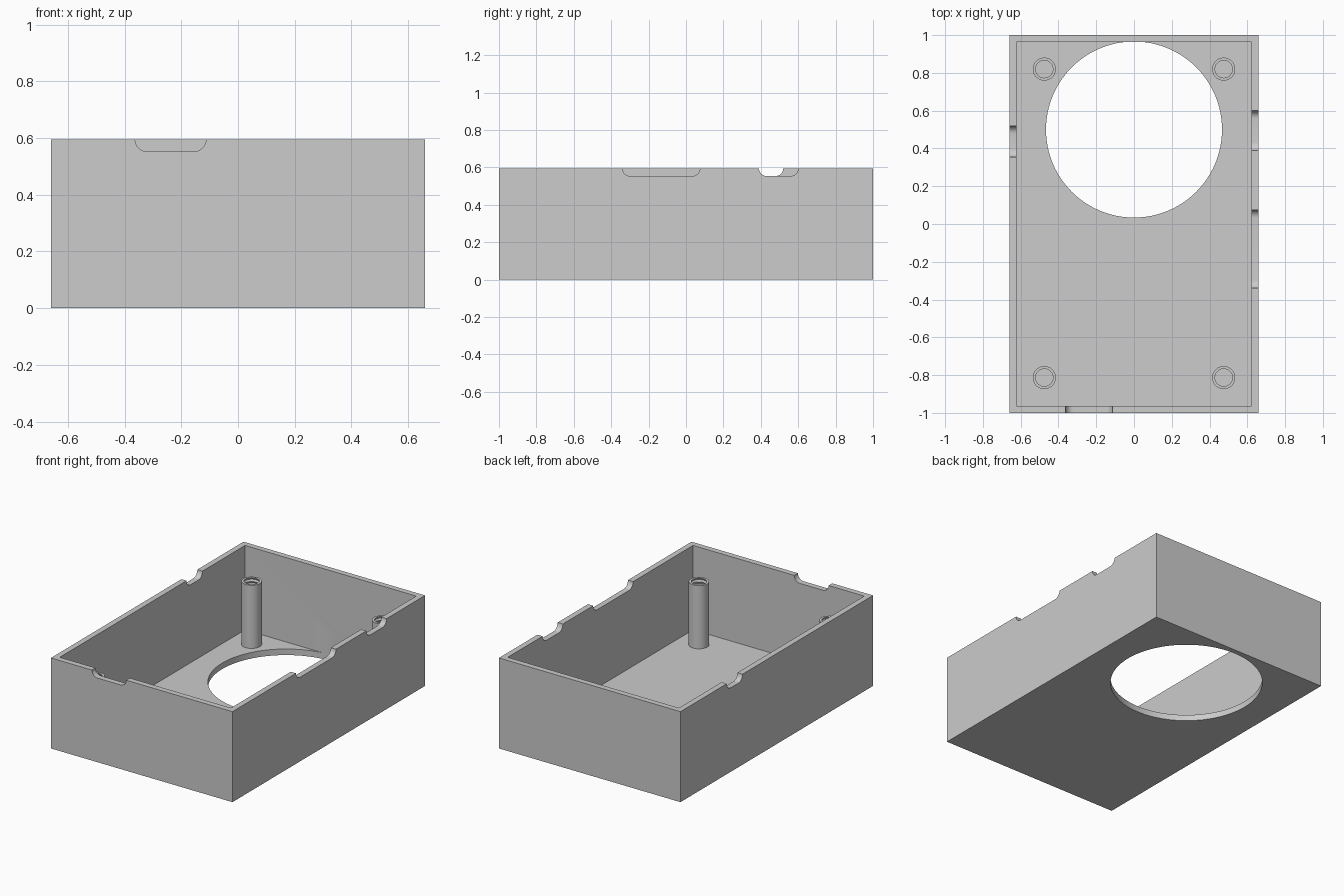
import bpy, bmesh, math
from mathutils import Vector

if "Cube" in bpy.data.objects:
    bpy.data.objects.remove(bpy.data.objects["Cube"])

HX, HY, H = 0.66, 1.0, 0.595      # half width, half length, height
WALL, FLOOR = 0.0375, 0.04
NOTCH_Z, NOTCH_R = 0.553, 0.042

plastic = bpy.data.materials.new("grey_plastic")
plastic.diffuse_color = (0.604, 0.604, 0.604, 1)
plastic.use_nodes = True
plastic.node_tree.nodes["Principled BSDF"].inputs["Base Color"].default_value = plastic.diffuse_color


def make_object(name, bm):
    bmesh.ops.recalc_face_normals(bm, faces=bm.faces)
    mesh = bpy.data.meshes.new(name)
    bm.to_mesh(mesh)
    bm.free()
    obj = bpy.data.objects.new(name, mesh)
    bpy.context.collection.objects.link(obj)
    mesh.materials.append(plastic)
    return obj


def prism(name, points, direction):
    """Closed solid from an outline pushed along a direction."""
    bm = bmesh.new()
    face = bm.faces.new([bm.verts.new(p) for p in points])
    ext = bmesh.ops.extrude_face_region(bm, geom=[face], use_keep_orig=True)
    verts = [g for g in ext["geom"] if isinstance(g, bmesh.types.BMVert)]
    bmesh.ops.translate(bm, verts=verts, vec=Vector(direction))
    return make_object(name, bm)


def block(name, hx, hy, z0, z1):
    pts = [(-hx, -hy, z0), (hx, -hy, z0), (hx, hy, z0), (-hx, hy, z0)]
    return prism(name, pts, (0, 0, z1 - z0))


def notch_outline(a, b):
    """Slot open at the top with rounded lower corners, as (along, z)."""
    pts = [(a, H + 0.05)]
    for cx, start in ((a + NOTCH_R, 180), (b - NOTCH_R, 270)):
        for i in range(9):
            t = math.radians(start + i * 90 / 8)
            pts.append((cx + NOTCH_R * math.cos(t),
                        NOTCH_Z + NOTCH_R + NOTCH_R * math.sin(t)))
    return pts + [(b, H + 0.05)]


def smooth(obj):
    bpy.ops.object.select_all(action='DESELECT')
    obj.select_set(True)
    bpy.context.view_layer.objects.active = obj
    bpy.ops.object.shade_smooth_by_angle(angle=math.radians(30))


# Open box and everything cut out of it
case = block("case", HX, HY, 0, H)
cutters = [block("cavity_cutter", HX - WALL, HY - WALL, FLOOR, H + 0.1)]

circle = [(0.466 * math.cos(2 * math.pi * i / 96),
           0.5 + 0.466 * math.sin(2 * math.pi * i / 96), -0.1) for i in range(96)]
cutters.append(prism("round_opening_cutter", circle, (0, 0, 0.3)))

# Cable notches in the right, left and front rims
for side, a, b in ((1, -0.34, 0.075), (1, 0.39, 0.60), (-1, 0.355, 0.52)):
    pts = [(side * (HX - 0.07), u, z) for u, z in notch_outline(a, b)]
    cutters.append(prism("side_notch_cutter", pts, (side * 0.14, 0, 0)))
pts = [(u, -HY + 0.07, z) for u, z in notch_outline(-0.363, -0.113)]
cutters.append(prism("front_notch_cutter", pts, (0, -0.14, 0)))

for cutter in cutters:
    mod = case.modifiers.new(cutter.name, 'BOOLEAN')
    mod.operation, mod.solver, mod.object = 'DIFFERENCE', 'EXACT', cutter
    bpy.context.view_layer.objects.active = case
    bpy.ops.object.modifier_apply(modifier=mod.name)
    bpy.data.objects.remove(cutter)
smooth(case)


def screw_post(name, x, y, top=0.455, segments=48):
    """Tube with a ridged bore, spun from its wall profile."""
    profile = [(0.061, FLOOR - 0.01), (0.061, top), (0.046, top)]
    z = top
    while z - 0.025 > FLOOR + 0.01:
        profile += [(0.052, z - 0.0125), (0.046, z - 0.025)]
        z -= 0.025
    profile.append((0.046, FLOOR - 0.01))
    bm = bmesh.new()
    rings = [[bm.verts.new((x + r * math.cos(2 * math.pi * i / segments),
                            y + r * math.sin(2 * math.pi * i / segments), h))
              for i in range(segments)] for r, h in profile]
    for a, b in zip(rings, rings[1:] + rings[:1]):
        for i in range(segments):
            j = (i + 1) % segments
            bm.faces.new((a[i], a[j], b[j], b[i]))
    smooth(make_object(name, bm))


# Four screw posts
for end, y in (("front", -0.813), ("back", 0.82)):
    for side, x in (("left", -0.475), ("right", 0.475)):
        screw_post(f"{end}_{side}_screw_post", x, y)
